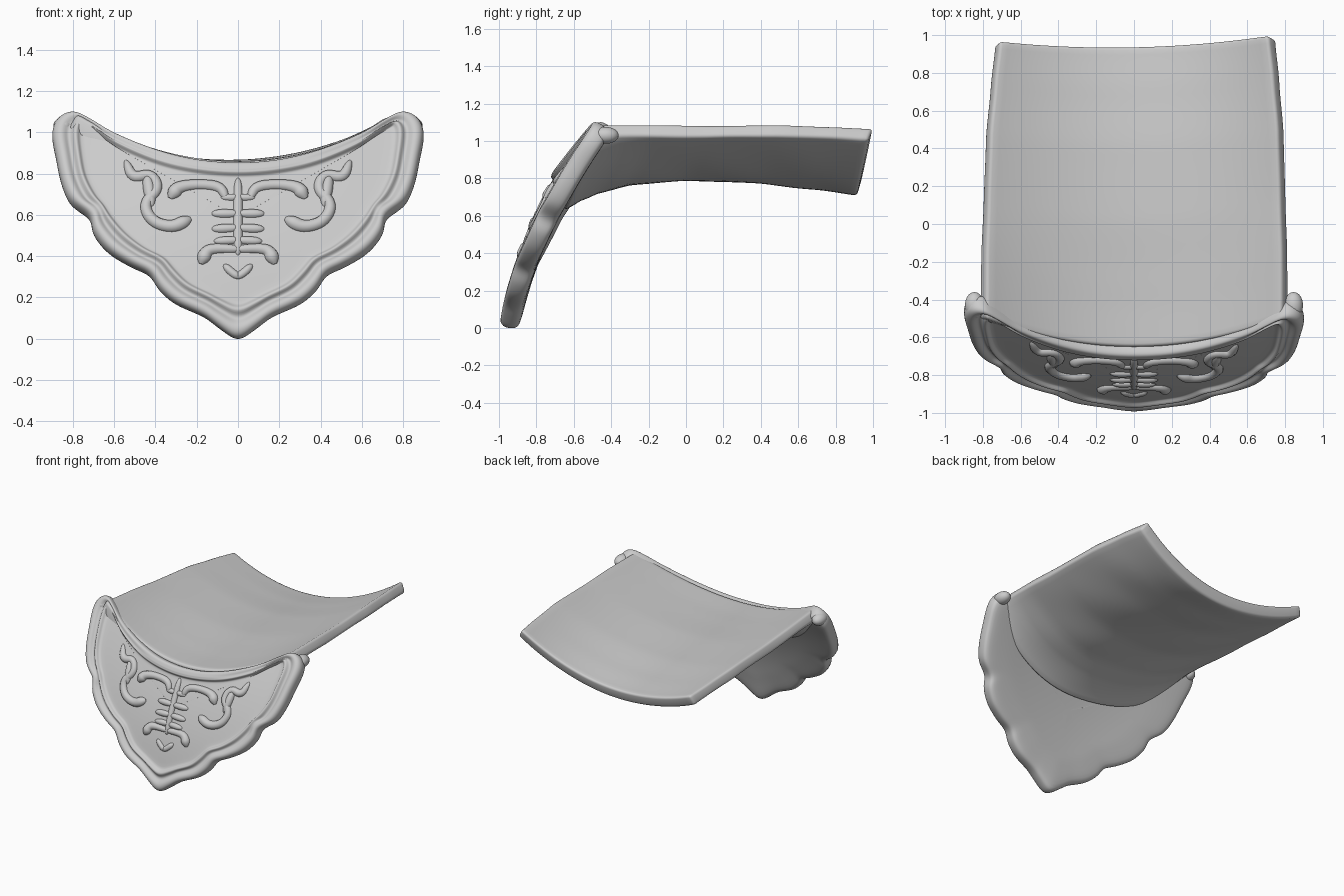
import bpy, bmesh, math
from mathutils import Vector

if "Cube" in bpy.data.objects:
    bpy.data.objects.remove(bpy.data.objects["Cube"])


def finish(name, bm):
    bmesh.ops.recalc_face_normals(bm, faces=bm.faces)
    me = bpy.data.meshes.new(name)
    bm.to_mesh(me)
    bm.free()
    for p in me.polygons:
        p.use_smooth = True
    ob = bpy.data.objects.new(name, me)
    bpy.context.collection.objects.link(ob)
    return ob


def lerp_table(rows, y):
    for a, b in zip(rows, rows[1:]):
        if y <= b[0]:
            f = max(0, (y - a[0]) / (b[0] - a[0]))
            f = f * f * (3 - 2 * f) * 0.4 + f * 0.6
            return [p + (q - p) * f for p, q in zip(a, b)]
    return list(rows[-1])


def on_face(x, z, d=0.0):
    """Point on the curved front apron, offset d along its normal."""
    s = 0.12 + 0.54 * z
    n = math.hypot(1, s)
    y = -1.0 + 0.12 * z + 0.27 * z * z + (0.065 if x > 0 else 0.11) * x * x
    return Vector((x, y - d / n, z + d * s / n))


def catmull(pts, k):
    out = []
    n = len(pts)
    for i in range(n):
        p0, p1, p2, p3 = [Vector(pts[(i + j) % n]) for j in (-1, 0, 1, 2)]
        for j in range(k):
            t = j / k
            out.append(0.5 * (2 * p1 + (p2 - p0) * t + (2 * p0 - 5 * p1 + 4 * p2 - p3) * t * t
                              + (3 * p1 - p0 - 3 * p2 + p3) * t ** 3))
    return out


# Curved tile body: rows of y, half width, centre z, edge z, thickness
ROWS = [(-0.68, 0.78, 0.86, 1.09, 0.23), (-0.58, 0.78, 0.86, 1.09, 0.175),
        (-0.48, 0.78, 0.86, 1.09, 0.135),
        (-0.3, 0.78, 0.865, 1.09, 0.10), (0.0, 0.772, 0.875, 1.085, 0.08),
        (0.4, 0.76, 0.865, 1.09, 0.08), (0.7, 0.735, 0.84, 1.08, 0.08),
        (0.95, 0.71, 0.815, 1.07, 0.085)]
NX, NY = 32, 36
bm = bmesh.new()
rings = []
for j in range(NY + 1):
    v = j / NY
    yr, hw, zc, ze, th = lerp_table(ROWS, -0.68 + 1.63 * v)
    top, bot = [], []
    for i in range(NX + 1):
        u = -1 + 2 * i / NX
        x = u * hw
        y = (1 - v) * (-0.65 + 0.15 * u * u) + v * (0.94 + 0.045 * u * u + 0.015 * u)
        # the back left corner sags: the tile is slightly twisted
        z = zc + (ze - zc) * u * u - 0.14 * v * ((1 - u) / 2) ** 3
        m = 2 * (ze - zc) * u / hw - 0.21 * v * ((1 - u) / 2) ** 2 * -1 / hw
        n = math.hypot(1, m)
        t = th + (0.075 - th) * u ** 4
        top.append(bm.verts.new((x, y, z)))
        wob = 0.004 * math.sin(9 * x + 5 * y) * math.sin(7 * y)
        bot.append(bm.verts.new((x + t * m / n, y - 0.025 * v, z - t / n + wob)))
    rings.append(top + bot[::-1])
L = len(rings[0])
for a, b in zip(rings, rings[1:]):
    for i in range(L):
        bm.faces.new((a[i], a[(i + 1) % L], b[(i + 1) % L], b[i]))
for r in (rings[0], rings[-1]):
    for i in range(NX):
        bm.faces.new((r[i], r[i + 1], r[L - 2 - i], r[L - 1 - i]))
body = finish("tile_body", bm)
bev = body.modifiers.new("soft_edges", 'BEVEL')
bev.width, bev.segments, bev.limit_method = 0.018, 3, 'ANGLE'
bev.angle_limit = math.radians(40)

# Scalloped front apron: half outline and the inner border paired with it
OUTER = [(0, .865), (.2, .88), (.4, .93), (.6, 1.01), (.72, 1.08), (.80, 1.115), (.87, 1.09),
         (.90, 1.02), (.88, .90), (.855, .78), (.81, .68), (.72, .61), (.70, .53), (.63, .44),
         (.52, .37), (.43, .325), (.38, .25), (.30, .18), (.17, .12), (.09, .06), (0, .005)]
INNER = [(0, .80), (.2, .815), (.38, .855), (.57, .935), (.67, 1.0), (.735, 1.04), (.755, 1.04),
         (.765, 1.0), (.755, .9), (.735, .8), (.69, .71), (.65, .66), (.61, .6), (.54, .52),
         (.45, .45), (.36, .405), (.31, .35), (.24, .28), (.14, .23), (.08, .2), (0, .17)]


def full(half):
    return catmull(half + [(-x, z) for x, z in half[-2:0:-1]], 3)


outer, inner = full(OUTER), full(INNER)
centre = Vector((0, 0.6))
bm = bmesh.new()


def ring(t, d, scale=1.0, groove=False):
    out = []
    for o, i in zip(outer, inner):
        p = centre + (o.lerp(i, t) - centre) * scale
        # the groove fades out along the narrow upper rim
        w = min(1, max(0, ((o - i).length - 0.07) / 0.04)) if groove else 1
        out.append(bm.verts.new(on_face(p.x, p.y, d * w)))
    return out


fills = (0.85, 0.7, 0.55, 0.4, 0.25, 0.1)
loops = [ring(1, -0.125, s) for s in fills[::-1]]
loops += [ring(t, d, 1, 0.4 < t < 0.7 and d > -.05) for t, d in
          [(1, -.12), (.5, -.115), (.1, -.105), (0, -.085), (-.02, -.05), (.02, -.02), (.14, -.003),
           (.32, 0), (.46, -.012), (.56, -.026), (.68, -.024), (.77, -.004), (.88, -.002),
           (.98, -.026), (1.06, -.03)]]
loops += [ring(1.06, -0.03, s) for s in fills]
for a, b in zip(loops, loops[1:]):
    for i in range(len(a)):
        k = (i + 1) % len(a)
        bm.faces.new((a[i], a[k], b[k], b[i]))
bm.faces.new(loops[0])
bm.faces.new(loops[-1])
apron = finish("front_apron", bm)
sub = apron.modifiers.new("smooth", 'SUBSURF')
sub.levels = sub.render_levels = 1

# Rounded lumps behind the upper corners
for side, tag in ((-1, "left"), (1, "right")):
    bm = bmesh.new()
    bmesh.ops.create_uvsphere(bm, u_segments=20, v_segments=12, radius=1)
    for v in bm.verts:
        v.co = Vector((side * 0.845, -0.43, 1.03)) + Vector((v.co.x * .05, v.co.y * .07, v.co.z * .045))
    finish("corner_lump_" + tag, bm)


# Raised ornament strokes lying on the apron: (x, z, radius)
def stroke(name, pts, side):
    cu = bpy.data.curves.new(name, 'CURVE')
    cu.dimensions = '3D'
    cu.bevel_depth, cu.bevel_resolution, cu.use_fill_caps = 1.0, 3, True
    sp = cu.splines.new('NURBS')

    def end(a, b):
        dx, dz = a[0] - b[0], a[1] - b[1]
        n = math.hypot(dx, dz)
        return (a[0] + dx / n * a[2] * .7, a[1] + dz / n * a[2] * .7, a[2] * .3)
    pts = [end(pts[0], pts[1])] + list(pts) + [end(pts[-1], pts[-2])]
    sp.points.add(len(pts) - 1)
    for p, (x, z, r) in zip(sp.points, pts):
        p.co = (*on_face(side * x, z, -0.036), 1)
        p.radius = r * 1.08
    sp.order_u, sp.use_endpoint_u, sp.resolution_u = 3, True, 5
    ob = bpy.data.objects.new(name, cu)
    bpy.context.collection.objects.link(ob)


STROKES = {
    "side_scroll": [(.54, .87, .018), (.51, .79, .028), (.42, .82, .024), (.38, .74, .026),
                    (.46, .67, .026), (.42, .58, .028), (.32, .55, .03), (.25, .585, .034)],
    "side_leaf": [(.44, .80, .022), (.43, .74, .03), (.42, .67, .022)],
    "upper_scroll": [(.06, .70, .02), (.085, .755, .026), (.2, .765, .024), (.29, .75, .03),
                     (.315, .715, .036)],
    "bar_a": [(0, .70, .018), (.07, .70, .018)],
    "bar_b": [(.0, .62, .02), (.11, .62, .024)],
    "bar_c": [(.0, .55, .02), (.11, .545, .024)],
    "bar_d": [(.0, .49, .02), (.10, .485, .022)],
    "lower_scroll": [(.0, .445, .02), (.10, .45, .024), (.15, .44, .028), (.17, .395, .036)],
    "base_sprig": [(.06, .36, .018), (.03, .33, .02), (0, .31, .018)],
}
for name, pts in STROKES.items():
    for side, tag in ((-1, "left"), (1, "right")):
        stroke(f"{name}_{tag}", pts, side)
stroke("centre_stem", [(0, .78, .02), (0, .66, .022), (0, .54, .022), (0, .43, .02)], 1)
